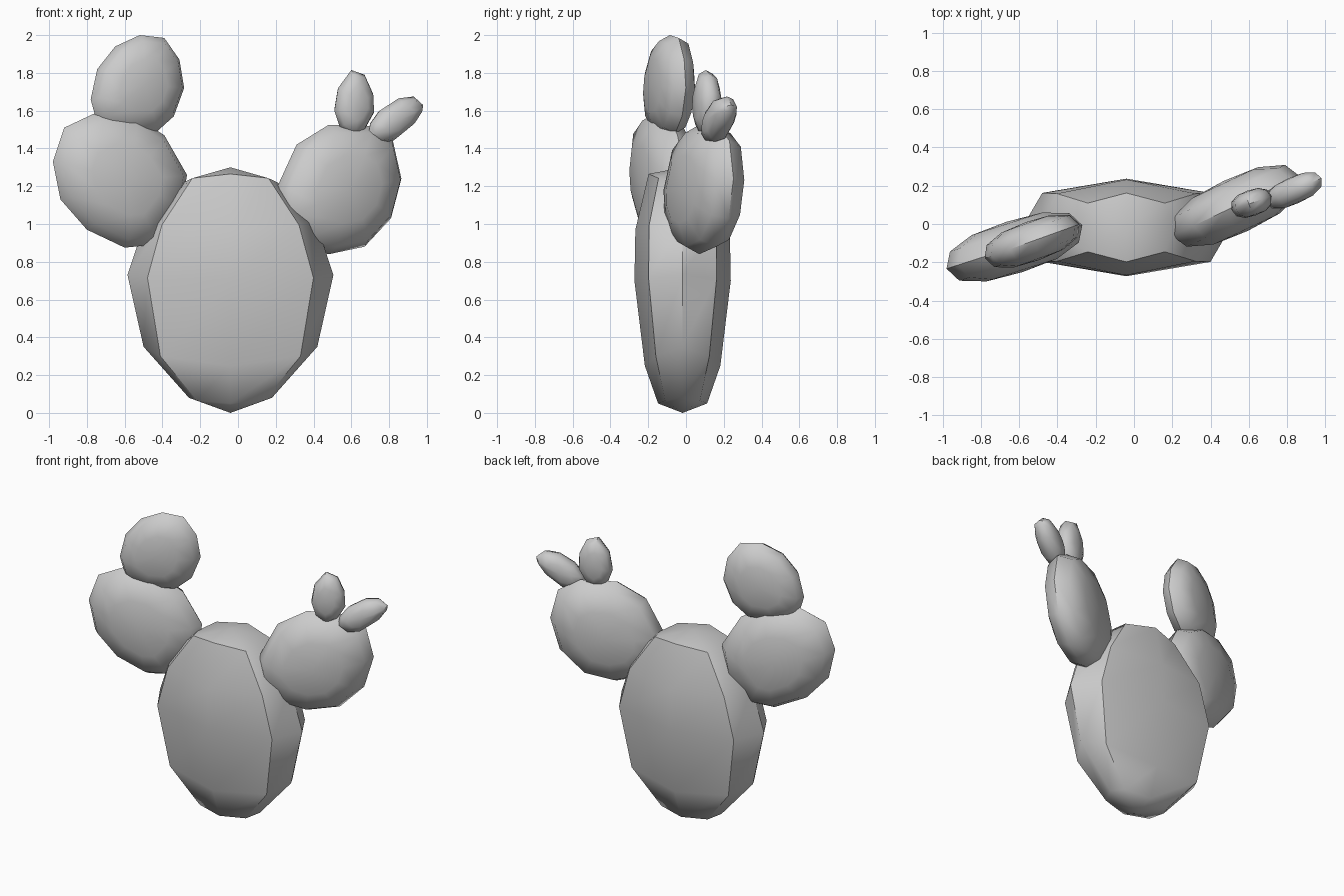
import bpy, math
from mathutils import Vector

if "Cube" in bpy.data.objects:
    bpy.data.objects.remove(bpy.data.objects["Cube"])

mat = bpy.data.materials.new("plain_grey")
mat.diffuse_color = (0.6, 0.6, 0.6, 1)
mat.use_nodes = True
mat.node_tree.nodes["Principled BSDF"].inputs["Base Color"].default_value = mat.diffuse_color


def make(name, verts, faces):
    me = bpy.data.meshes.new(name)
    me.from_pydata(verts, [], faces)
    me.materials.append(mat)
    ob = bpy.data.objects.new(name, me)
    bpy.context.collection.objects.link(ob)
    bpy.context.view_layer.objects.active = ob
    bpy.ops.object.select_all(action='DESELECT')
    ob.select_set(True)
    bpy.ops.object.mode_set(mode='EDIT')
    bpy.ops.mesh.select_all(action='SELECT')
    bpy.ops.mesh.normals_make_consistent(inside=False)
    bpy.ops.object.mode_set(mode='OBJECT')
    bpy.ops.object.shade_smooth_by_angle(angle=math.radians(50))
    return ob


def closed_rings(rings, start, end):
    """Skin a stack of equal rings and close both ends to a point."""
    n = len(rings[0])
    verts = [start] + [v for r in rings for v in r] + [end]
    last = len(verts) - 1
    faces = []
    for i in range(n):
        j = (i + 1) % n
        faces.append((0, 1 + j, 1 + i))
        for k in range(len(rings) - 1):
            a, b = 1 + k * n, 1 + (k + 1) * n
            faces.append((a + i, a + j, b + j, b + i))
        a = last - n
        faces.append((a + i, a + j, last))
    return verts, faces


# Main trunk: eight-sided flattened body
# each ring: height at sides, half width, height at front, half depth
cx, cy = -0.04, -0.018
body = [(0.08, 0.22, 0.05, 0.13), (0.35, 0.46, 0.25, 0.20), (0.73, 0.545, 0.70, 0.255),
        (1.02, 0.45, 0.97, 0.25), (1.22, 0.25, 1.265, 0.18)]
rings = []
for zs, rx, zf, ry in body:
    ring = []
    for i in range(8):
        c, s = math.cos(i * math.pi / 4), math.sin(i * math.pi / 4)
        kx, ky = (1.14, 1.0) if i % 2 else (1, 1)
        ring.append((cx + rx * c * kx, cy + ry * s * ky, zs * c * c + zf * s * s))
    rings.append(ring)
make("main_pad", *closed_rings(rings, (cx, cy, 0.0), (cx, cy, 1.30)))


# Side pads: rounded lens on a plane turned about z
def pad(name, outline, y0, slope, thick):
    n = len(outline)
    mx = (min(p[0] for p in outline) + max(p[0] for p in outline)) / 2
    mz = (min(p[1] for p in outline) + max(p[1] for p in outline)) / 2
    normal = Vector((slope, -1, 0)).normalized()

    def pt(x, z, k, t):
        dx = (x - mx) * k
        return Vector((mx + dx, y0 + slope * dx, mz + (z - mz) * k)) + normal * thick * t

    prof = [(0.52, 0.92), (0.88, 0.58), (1.0, 0.0), (0.88, -0.58), (0.52, -0.92)]
    rings = [[pt(x, z, k, t) for x, z in outline] for k, t in prof]
    make(name, *closed_rings(rings, pt(mx, mz, 0, 1), pt(mx, mz, 0, -1)))


pad("left_pad", [(-0.98, 1.33), (-0.92, 1.51), (-0.75, 1.59), (-0.55, 1.57), (-0.39, 1.47),
                 (-0.27, 1.26), (-0.30, 1.08), (-0.45, 0.89), (-0.60, 0.875), (-0.80, 0.97),
                 (-0.94, 1.13)], -0.12, 0.32, 0.138)
pad("left_top_pad", [(-0.52, 2.0), (-0.39, 1.985), (-0.31, 1.87), (-0.285, 1.72), (-0.34, 1.57),
                     (-0.44, 1.48), (-0.62, 1.47), (-0.75, 1.55), (-0.78, 1.66), (-0.745, 1.82),
                     (-0.65, 1.94)], -0.09, 0.36, 0.105)
pad("right_pad", [(0.20, 1.18), (0.31, 1.42), (0.48, 1.525), (0.69, 1.52), (0.82, 1.44),
                  (0.865, 1.24), (0.81, 1.03), (0.67, 0.88), (0.48, 0.84), (0.31, 0.89),
                  (0.21, 1.03)], 0.095, 0.47, 0.145)
pad("small_upright_pad", [(0.60, 1.815), (0.67, 1.79), (0.715, 1.69), (0.72, 1.59), (0.67, 1.50),
                          (0.61, 1.46), (0.54, 1.51), (0.51, 1.60), (0.53, 1.72)],
    0.11, 0.35, 0.068)
pad("small_tilted_pad", [(0.98, 1.63), (0.975, 1.60), (0.93, 1.53), (0.82, 1.44), (0.74, 1.43),
                         (0.69, 1.47), (0.70, 1.53), (0.75, 1.60), (0.85, 1.665), (0.93, 1.675)],
    0.175, 0.45, 0.07)
